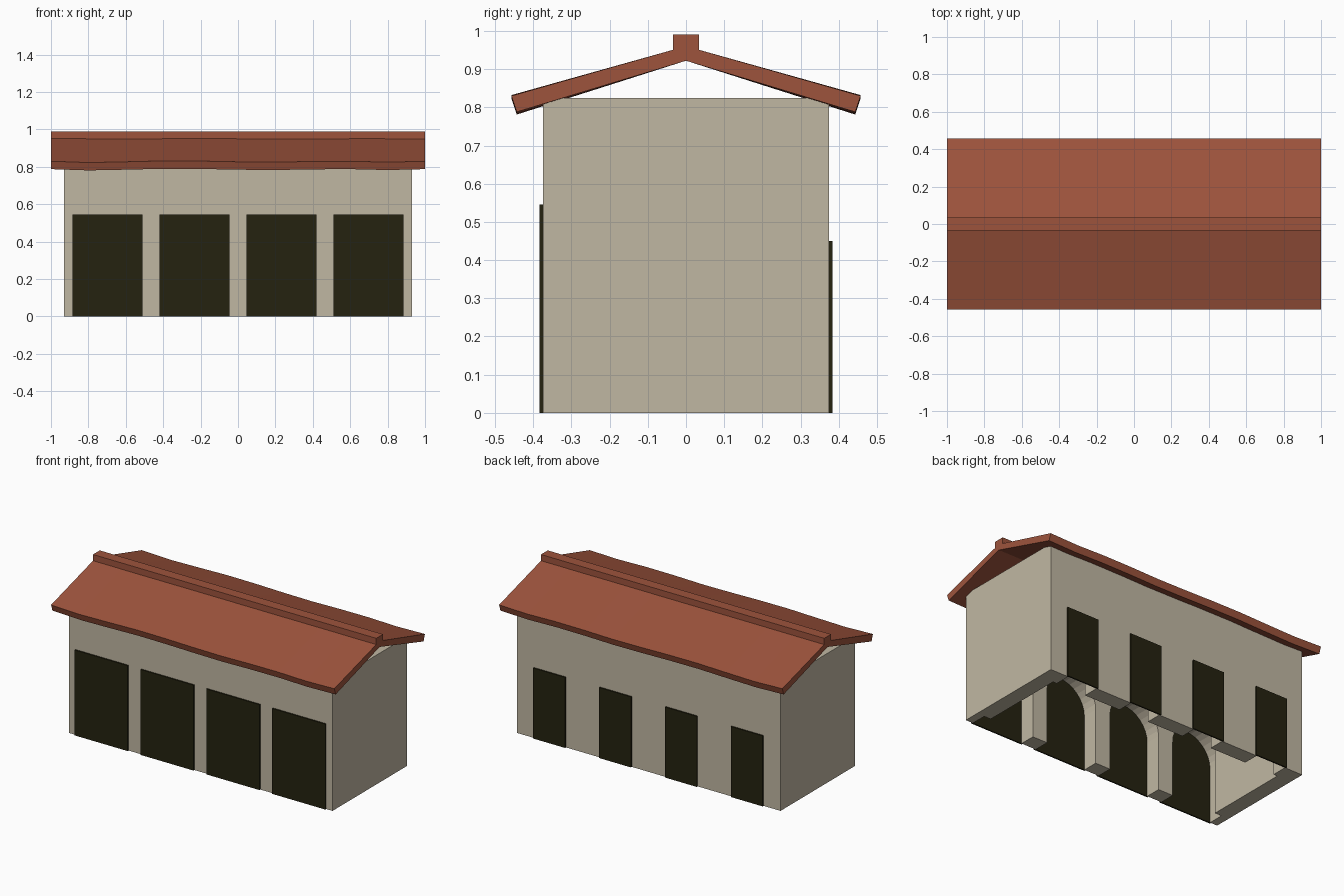
import bpy
import bmesh
from math import cos, sin, pi

old = bpy.data.objects.get("Cube")
if old:
    bpy.data.objects.remove(old, do_unlink=True)


def material(name, rgb):
    m = bpy.data.materials.new(name)
    m.use_nodes = True
    m.diffuse_color = (*rgb, 1)
    m.node_tree.nodes["Principled BSDF"].inputs["Base Color"].default_value = (*rgb, 1)
    return m


plaster = material("beige plaster", (0.53, 0.475, 0.365))
tile = material("terracotta", (0.34, 0.088, 0.046))
dark = material("dark opening", (0.018, 0.016, 0.005))


def finish(name, bm, mat):
    bmesh.ops.recalc_face_normals(bm, faces=bm.faces)
    mesh = bpy.data.meshes.new(name)
    bm.to_mesh(mesh)
    bm.free()
    mesh.materials.append(mat)
    ob = bpy.data.objects.new(name, mesh)
    bpy.context.scene.collection.objects.link(ob)
    return ob


def box(name, low, high, mat):
    bm = bmesh.new()
    bmesh.ops.create_cube(bm, size=1)
    for v in bm.verts:
        v.co = [l + (c + 0.5) * (h - l) for l, h, c in zip(low, high, v.co)]
    return finish(name, bm, mat)


def arch_cutter(x, y, width, spring):
    """Round-topped prism reaching below the ground."""
    r = width / 2
    outline = [(x + r, -0.1)]
    outline += [(x + r * cos(pi * i / 16), spring + r * sin(pi * i / 16)) for i in range(17)]
    outline += [(x - r, -0.1)]
    bm = bmesh.new()
    face = bm.faces.new([bm.verts.new((px, y - 0.1, pz)) for px, pz in outline])
    geo = bmesh.ops.extrude_face_region(bm, geom=[face])["geom"]
    bmesh.ops.translate(bm, vec=(0, 0.2, 0), verts=[g for g in geo if isinstance(g, bmesh.types.BMVert)])
    return finish("arch_cutter", bm, plaster)


def cut(ob, cutter):
    mod = ob.modifiers.new("cut", "BOOLEAN")
    mod.operation = "DIFFERENCE"
    mod.solver = "EXACT"
    mod.object = cutter
    bpy.context.view_layer.objects.active = ob
    bpy.ops.object.modifier_apply(modifier=mod.name)
    bpy.data.objects.remove(cutter, do_unlink=True)


# Hollow walls, open below
W, D, H, T = 0.93, 0.375, 0.825, 0.1
walls = box("walls", (-W, -D, 0), (W, D, H), plaster)
cut(walls, box("cavity", (T - W, T - D, -0.1), (W - T, D - T, 1), plaster))

# Arched bays with dark panels over them
bay = W / 2
for i in range(4):
    x = (i - 1.5) * bay
    cut(walls, arch_cutter(x, -D, 0.36, 0.35))
    cut(walls, arch_cutter(x, D, 0.21, 0.33))
    box(f"front_panel_{i + 1}", (x - 0.1875, -D - 0.009, 0), (x + 0.1875, -D, 0.545), dark)
    box(f"back_panel_{i + 1}", (x - 0.1125, D, 0), (x + 0.1125, D + 0.009, 0.45), dark)

# Gabled roof slab with slightly uneven eaves
section = [(-0.457, 0.826), (0, 0.96), (0.457, 0.826), (0.443, 0.784), (0, 0.922), (-0.443, 0.784)]
sag = [0.004, -0.003, 0.001, 0.006, 0.005, 0.001, -0.001, 0.003, 0.004, -0.001, 0.004]
bm = bmesh.new()
rings = []
for i, dz in enumerate(sag):
    x = -1 + 2 * i / (len(sag) - 1)
    rings.append([bm.verts.new((x, y, z + dz * abs(y) / 0.457)) for y, z in section])
n = len(section)
for a, b in zip(rings, rings[1:]):
    for k in range(n):
        bm.faces.new((a[k], a[(k + 1) % n], b[(k + 1) % n], b[k]))
for ring in (rings[0], rings[-1]):
    bm.faces.new((ring[0], ring[1], ring[4], ring[5]))
    bm.faces.new((ring[1], ring[2], ring[3], ring[4]))
finish("roof", bm, tile)

# Ridge cap
box("ridge_cap", (-1, -0.034, 0.945), (1, 0.034, 0.99), tile)
